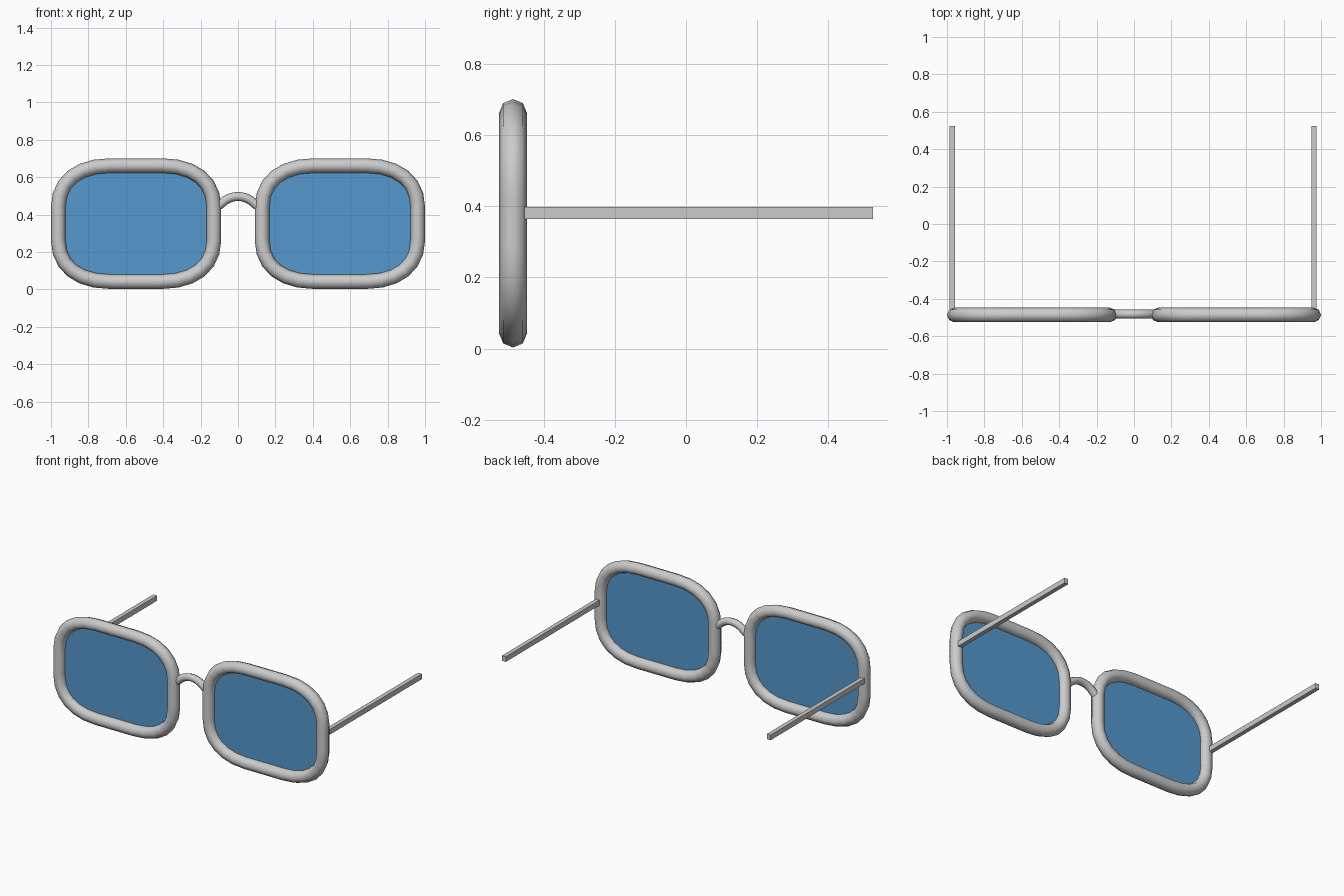
import bpy
from mathutils import Vector

if "Cube" in bpy.data.objects:
    bpy.data.objects.remove(bpy.data.objects["Cube"])

Y = -0.486          # plane of the front frame
CZ = 0.352          # lens centre height
CX = 0.545          # lens centre offset


def corner_path(hw, hh, fx, fz, k):
    """Rounded rectangle as 8 bezier knots: (point, left handle, right handle)."""
    knots = []
    for sx, sz in ((1, 1), (-1, 1), (-1, -1), (1, -1)):
        side = (Vector((sx * hw, 0, sz * fz)), Vector((0, 0, sz * (hh - fz) * k)))
        flat = (Vector((sx * fx, 0, sz * hh)), Vector((sx * (hw - fx) * k, 0, 0)))
        first, second = (side, flat) if sx * sz > 0 else (flat, side)
        (p, h), (q, g) = first, second
        knots.append((p, p - h * 0.3, p + h))
        knots.append((q, q + g, q - g * 0.3))
    return knots


def bezier(name, knots, loc, radius=0.0, cyclic=True, fill=False, res=6):
    cu = bpy.data.curves.new(name, 'CURVE')
    cu.dimensions = '3D'
    cu.bevel_depth = radius
    cu.bevel_resolution = 2
    cu.use_fill_caps = not cyclic
    cu.resolution_u = res
    sp = cu.splines.new('BEZIER')
    sp.bezier_points.add(len(knots) - 1)
    sp.use_cyclic_u = cyclic
    for bp, (co, hl, hr) in zip(sp.bezier_points, knots):
        bp.handle_left_type = bp.handle_right_type = 'FREE'
        bp.co, bp.handle_left, bp.handle_right = co, hl, hr
    ob = bpy.data.objects.new(name, cu)
    bpy.context.collection.objects.link(ob)
    ob.location = loc
    bpy.ops.object.select_all(action='DESELECT')
    ob.select_set(True)
    bpy.context.view_layer.objects.active = ob
    bpy.ops.object.convert(target='MESH')
    ob = bpy.context.object
    if fill:
        pts = [v.co.copy() for v in ob.data.vertices]
        me = bpy.data.meshes.new(name)
        me.from_pydata(pts, [], [list(range(len(pts)))])
        ob.data = me
    else:
        bpy.ops.object.shade_smooth_by_angle(angle=1.05)
    ob.name = name
    return ob


blue = bpy.data.materials.new("lens_blue")
blue.diffuse_color = (0.09, 0.32, 0.62, 1)
blue.use_nodes = True
blue.node_tree.nodes["Principled BSDF"].inputs["Base Color"].default_value = blue.diffuse_color

for side, sx, tx in (("left", -1, -0.972), ("right", 1, 0.962)):
    # rim tube and the flat lens filling it
    path = corner_path(0.416, 0.31, 0.14, 0.09, 0.62)
    loc = (sx * CX, Y, CZ)
    bezier("rim_" + side, path, loc, radius=0.039)
    lens = bezier("lens_" + side, path, loc, fill=True)
    lens.data.materials.append(blue)

    # straight square-section temple arm
    bpy.ops.mesh.primitive_cube_add(size=1, location=(tx, 0.035, 0.381))
    arm = bpy.context.object
    arm.name = "temple_" + side
    arm.scale = (0.028, 0.98, 0.034)

# arched nose bridge
V = Vector
bridge = [
    (V((-0.105, 0, 0.445)), V((-0.13, 0, 0.42)), V((-0.07, 0, 0.48))),
    (V((0, 0, 0.497)), V((-0.04, 0, 0.497)), V((0.04, 0, 0.497))),
    (V((0.105, 0, 0.445)), V((0.07, 0, 0.48)), V((0.13, 0, 0.42))),
]
bezier("nose_bridge", bridge, (0, -0.482, 0), radius=0.024, cyclic=False)
